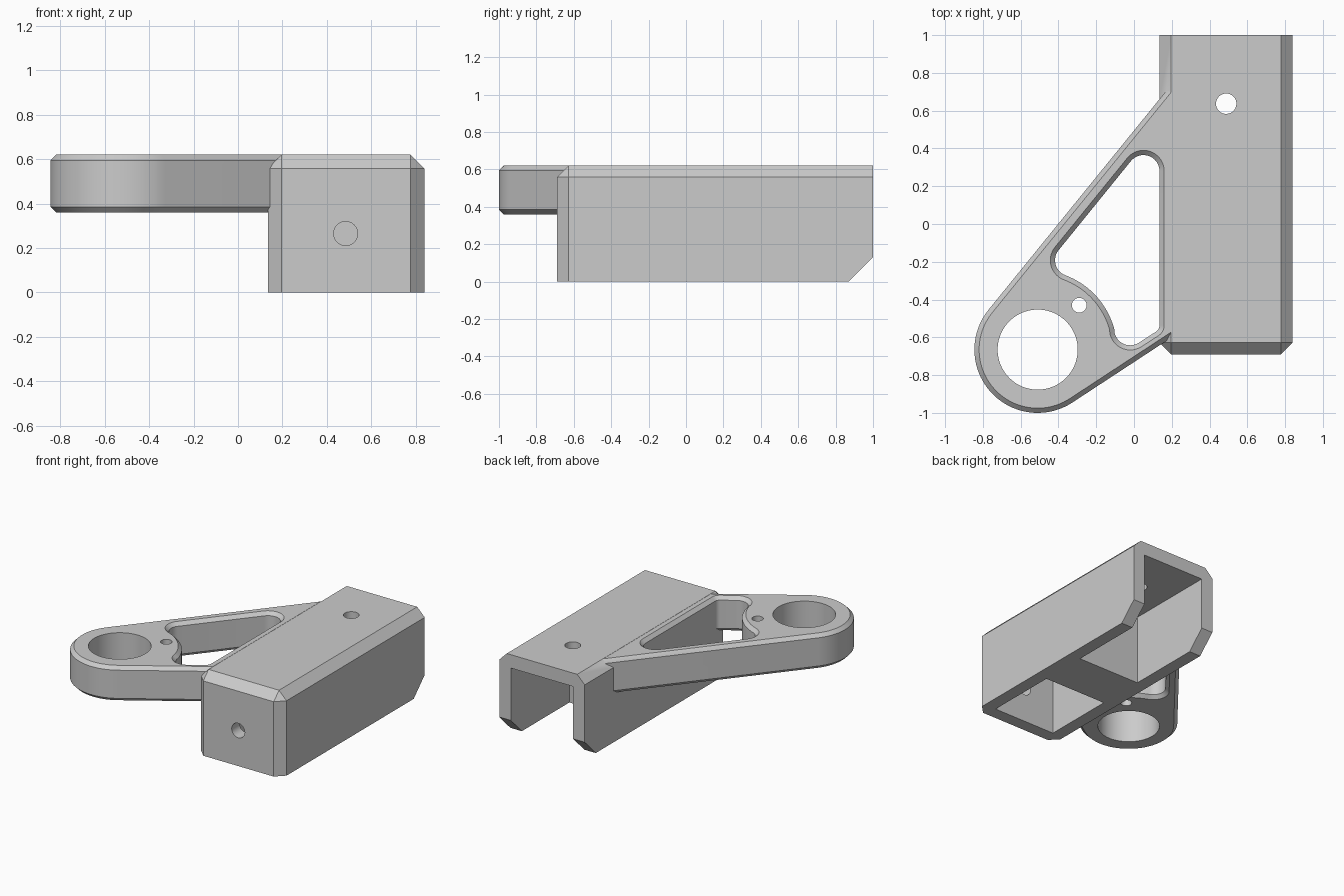
import bpy, bmesh
from math import radians, cos, sin
from mathutils import Vector, Matrix

if "Cube" in bpy.data.objects:
    bpy.data.objects.remove(bpy.data.objects["Cube"], do_unlink=True)

grey = bpy.data.materials.new("plain_grey")
grey.use_nodes = True
grey.diffuse_color = (0.6, 0.6, 0.6, 1)
grey.node_tree.nodes["Principled BSDF"].inputs["Base Color"].default_value = grey.diffuse_color


def make_object(name, bm):
    bmesh.ops.recalc_face_normals(bm, faces=bm.faces)
    mesh = bpy.data.meshes.new(name)
    bm.to_mesh(mesh)
    bm.free()
    mesh.materials.append(grey)
    ob = bpy.data.objects.new(name, mesh)
    bpy.context.collection.objects.link(ob)
    return ob


def box_mesh(lo, hi):
    lo, hi = Vector(lo), Vector(hi)
    bm = bmesh.new()
    bmesh.ops.create_cube(bm, size=1)
    bmesh.ops.scale(bm, vec=hi - lo, verts=bm.verts)
    bmesh.ops.translate(bm, vec=(lo + hi) / 2, verts=bm.verts)
    return bm


def cylinder(name, centre, radius, depth, tilt=0, sides=48):
    bm = bmesh.new()
    bmesh.ops.create_cone(bm, cap_ends=True, segments=sides, radius1=radius, radius2=radius,
                          depth=depth, matrix=Matrix.Translation(centre) @ Matrix.Rotation(radians(tilt), 4, "X"))
    return make_object(name, bm)


def arc(c, r, a0, a1, n):
    angles = [radians(a0 + (a1 - a0) * i / n) for i in range(n + 1)]
    return [Vector((c[0] + r * cos(a), c[1] + r * sin(a))) for a in angles]


def offset(points, d):
    """Mitred offset of a counter-clockwise outline."""
    out = []
    for i, p in enumerate(points):
        e1 = (p - points[i - 1]).normalized()
        e2 = (points[(i + 1) % len(points)] - p).normalized()
        n1, n2 = Vector((e1.y, -e1.x)), Vector((e2.y, -e2.x))
        out.append(p + d * (n1 + n2) / (1 + n1.dot(n2)))
    return out


def prism(name, points, levels):
    """Stack offset copies of an outline into a chamfered solid."""
    bm = bmesh.new()
    loops = [[bm.verts.new((p.x, p.y, z)) for p in offset(points, d)] for z, d in levels]
    n = len(points)
    for low, high in zip(loops, loops[1:]):
        for i in range(n):
            j = (i + 1) % n
            bm.faces.new((low[i], low[j], high[j], high[i]))
    bm.faces.new(loops[0][::-1])
    bm.faces.new(loops[-1])
    return make_object(name, bm)


def combine(target, tool, operation):
    bpy.context.view_layer.objects.active = target
    mod = target.modifiers.new(operation, "BOOLEAN")
    mod.operation, mod.solver, mod.object = operation, "EXACT", tool
    bpy.ops.object.modifier_apply(modifier=mod.name)
    bpy.data.objects.remove(tool, do_unlink=True)


LEFT, RIGHT, FRONT, BACK, TOP = 0.135, 0.84, -0.69, 1.0, 0.62
WALL, CEILING = 0.095, 0.52

# Channel body with chamfered top, front corners and rear lower edge
bm = box_mesh((LEFT, FRONT, 0), (RIGHT, BACK, TOP))


def edge_sides(e):
    m = (e.verts[0].co + e.verts[1].co) / 2
    return (m.y < FRONT + 0.01, m.y > BACK - 0.01, m.z > TOP - 0.01, m.z < 0.01)


rear = [e for e in bm.edges if edge_sides(e)[1] and edge_sides(e)[3]]
bmesh.ops.bevel(bm, geom=rear, offset=0.13, segments=1, affect="EDGES")
chamfers = [e for e in bm.edges if not edge_sides(e)[1] and not edge_sides(e)[3]
            and (edge_sides(e)[0] or edge_sides(e)[2])]
bmesh.ops.bevel(bm, geom=chamfers, offset=0.062, segments=1, affect="EDGES")
bracket = make_object("bracket", bm)

# Front and rear pockets, leaving a solid block between them
for y0, y1 in ((FRONT + WALL, -0.05), (0.31, BACK + 0.1)):
    pocket = make_object("pocket", box_mesh((LEFT + WALL, y0, -0.1), (RIGHT - WALL, y1, CEILING)))
    combine(bracket, pocket, "DIFFERENCE")

# Ring arm outline: rounded end with two tangent edges running into the body
RING = (-0.51, -0.665)
UP, DOWN = 140.9, 303.2
BOTTOM, EDGE = 0.36, 0.025
outline = arc(RING, 0.335, UP, DOWN, 40) + [Vector((0.22, -0.587)), Vector((0.22, 0.766))]
arm = prism("arm", outline, [(BOTTOM, -EDGE), (BOTTOM + EDGE, 0), (TOP - EDGE, 0), (TOP, -EDGE)])

# Window that wraps around the ring
window = (arc((0.05, 0.28), 0.085, 0, UP, 16)
          + arc((-0.333, -0.192), 0.085, UP, 249.5, 14)
          + arc(RING, 0.42, 67, 15, 16)
          + arc((-0.02, -0.557), 0.085, 192.4, DOWN, 14)
          + arc((0.095, -0.536), 0.04, DOWN, 360, 6))
flare = EDGE + 0.01
cutter = prism("window", window, [(BOTTOM - 0.01, flare), (BOTTOM + EDGE, 0),
                                  (TOP - EDGE, 0), (TOP + 0.01, flare)])
combine(arm, cutter, "DIFFERENCE")

# Ring bore and small pin hole
combine(arm, cylinder("bore", (*RING, 0.5), 0.212, 1, sides=80), "DIFFERENCE")
combine(arm, cylinder("pin_hole", (-0.29, -0.43, 0.5), 0.039, 1), "DIFFERENCE")
combine(bracket, arm, "UNION")

# Screw holes through the roof and the front wall
combine(bracket, cylinder("roof_hole", (0.488, 0.637, 0.6), 0.054, 0.3), "DIFFERENCE")
combine(bracket, cylinder("front_hole", (0.485, FRONT, 0.265), 0.054, 0.4, tilt=90), "DIFFERENCE")

bpy.ops.object.select_all(action="DESELECT")
bracket.select_set(True)
bpy.context.view_layer.objects.active = bracket
bpy.ops.object.shade_smooth_by_angle(angle=radians(30))
